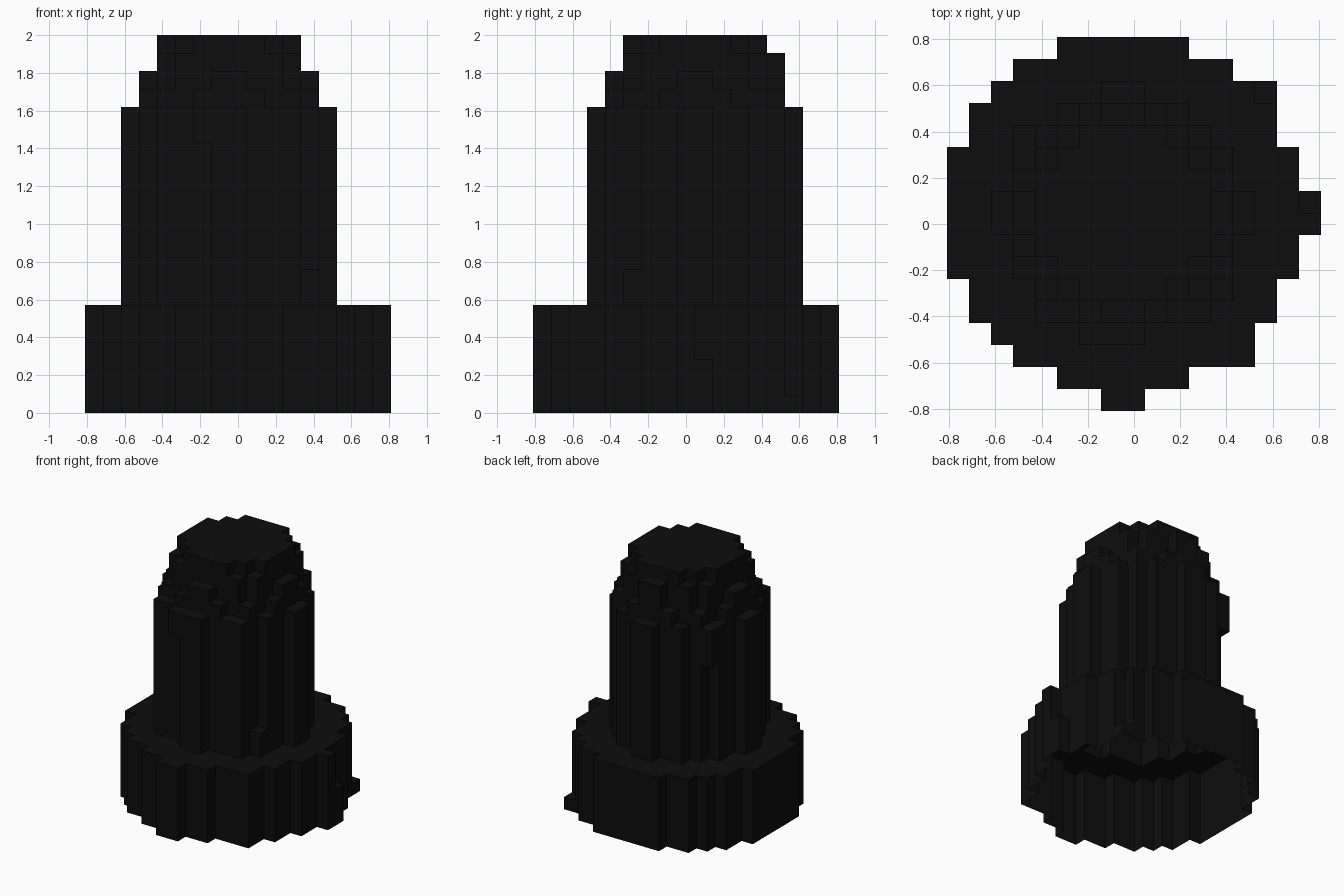
import bpy, bmesh
from mathutils import Vector

if "Cube" in bpy.data.objects:
    bpy.data.objects.remove(bpy.data.objects["Cube"])

V = 2 / 21                       # voxel edge length
CENTRE = Vector((-V / 2, V / 2, 0))

black = bpy.data.materials.new("black")
black.diffuse_color = (0.004, 0.004, 0.004, 1)
black.use_nodes = True
black.node_tree.nodes["Principled BSDF"].inputs["Base Color"].default_value = black.diffuse_color


def disc(radius, z0, z1):
    """Voxels of a round layer stack; the axis lies on a voxel corner."""
    return {(x, y, z) for x in range(-9, 9) for y in range(-9, 9)
            for z in range(z0, z1)
            if (x + .5) ** 2 + (y + .5) ** 2 <= radius ** 2}


def box(x0, x1, y0, y1, z0, z1):
    return {(x, y, z) for x in range(x0, x1) for y in range(y0, y1)
            for z in range(z0, z1)}


# wide base with small tabs, a corner post and a foot nub
base = disc(8, 0, 6)
base |= box(-1, 1, -9, -8, 0, 6)
base |= box(8, 9, -1, 1, 0, 3) | box(8, 9, -1, 0, 3, 6)
base |= box(5, 6, -7, -6, 0, 6) | box(6, 7, 5, 6, 0, 1)

# tall column with slightly uneven corners
column = disc(5.6, 6, 17)
column |= box(-4, 4, -5, -4, 6, 17)
column |= box(4, 5, -4, -3, 6, 8)
column |= box(-5, -4, 3, 4, 14, 17)
column |= box(-2, -1, -6, -5, 15, 17)

# stepped top
cap = disc(5, 17, 18) | disc(4.7, 18, 19) | disc(4.35, 19, 20) | disc(4, 20, 21)
cap |= box(-1, 1, 4, 5, 19, 20)

solid = base | column | cap


def build(name, cells):
    """Make the exposed voxel faces of one part; the underside stays open."""
    bm = bmesh.new()
    for c in sorted(cells):
        for axis in range(3):
            for side in (0, 1):
                n = list(c)
                n[axis] += 2 * side - 1
                if tuple(n) in solid or n[2] < 0:
                    continue
                u, w = (axis + 1) % 3, (axis + 2) % 3
                corners = []
                for du, dw in ((0, 0), (1, 0), (1, 1), (0, 1)):
                    p = Vector(c)
                    p[axis] += side
                    p[u] += du
                    p[w] += dw
                    corners.append(bm.verts.new(p * V + CENTRE))
                bm.faces.new(corners if side else corners[::-1])
    bmesh.ops.remove_doubles(bm, verts=bm.verts, dist=V / 100)
    mesh = bpy.data.meshes.new(name)
    bm.to_mesh(mesh)
    bm.free()
    mesh.materials.append(black)
    bpy.context.collection.objects.link(bpy.data.objects.new(name, mesh))


build("base", base)
build("column", column)
build("stepped_top", cap)
